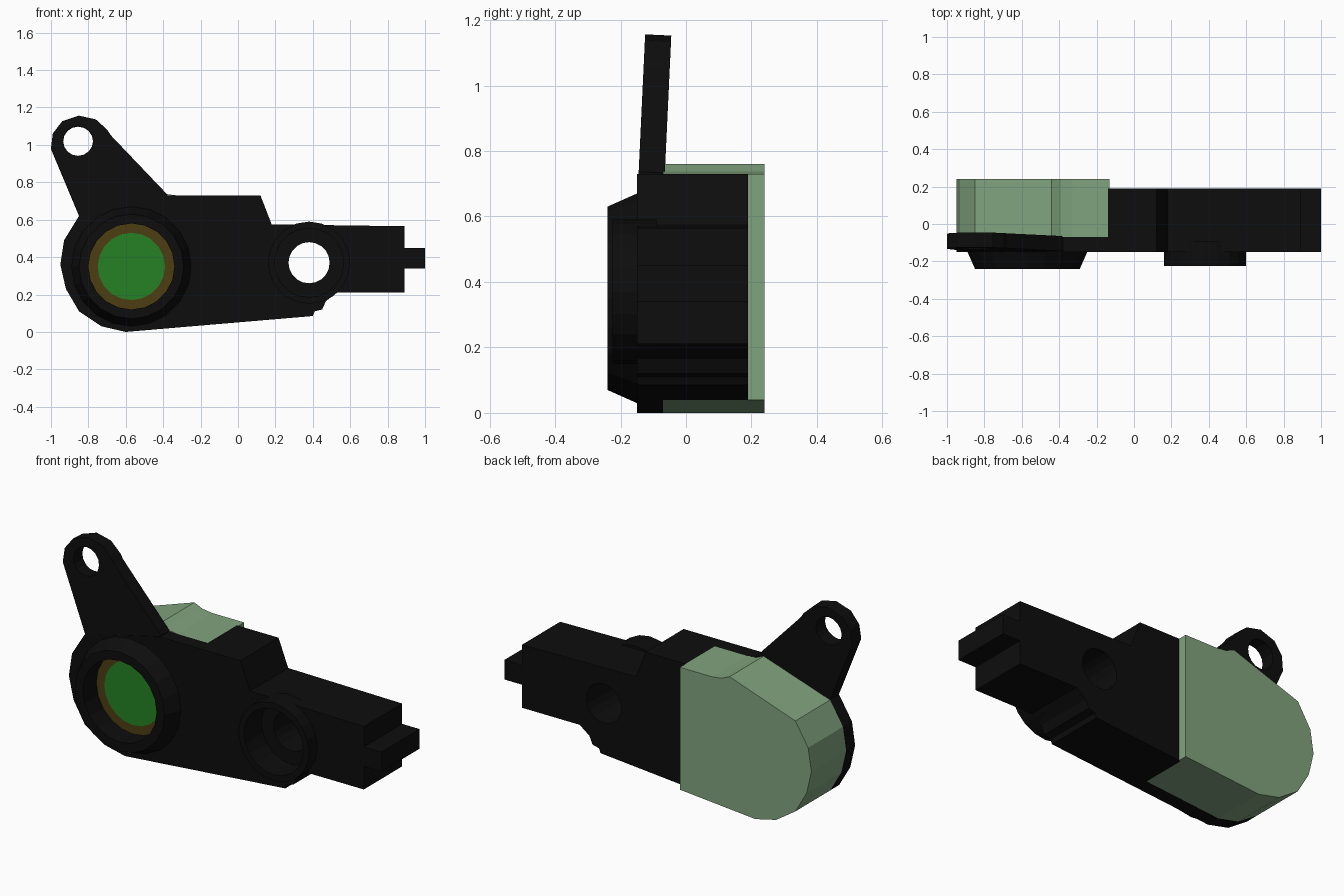
import bpy, bmesh, math

if "Cube" in bpy.data.objects:
    bpy.data.objects.remove(bpy.data.objects["Cube"])

def material(name, rgb):
    m = bpy.data.materials.new(name)
    m.diffuse_color = (*rgb, 1)
    m.use_nodes = True
    m.node_tree.nodes["Principled BSDF"].inputs["Base Color"].default_value = m.diffuse_color
    return m

BLACK = material("black_plastic", (0.004, 0.004, 0.004))
SAGE = material("sage_green", (0.22, 0.37, 0.21))
GREEN = material("lens_green", (0.018, 0.22, 0.018))
BROWN = material("ring_brown", (0.075, 0.048, 0.006))

def circle(cx, cz, r, n=20):
    return [(cx + r * math.cos(2 * math.pi * i / n), cz + r * math.sin(2 * math.pi * i / n))
            for i in range(n)]

def plate(name, loops, y0, y1, mat, tilt=0.0, pivot=0.0):
    """Extrude an x-z outline (later loops are holes) from y0 to y1, optionally leaning back."""
    cu = bpy.data.curves.new(name, 'CURVE')
    cu.dimensions = '2D'
    cu.fill_mode = 'BOTH'
    cu.extrude = (y1 - y0) / 2
    for pts in loops:
        s = cu.splines.new('POLY')
        s.points.add(len(pts) - 1)
        for p, (x, z) in zip(s.points, pts):
            p.co = (x, z - pivot, 0, 1)
        s.use_cyclic_u = True
    tmp = bpy.data.objects.new(name + "_outline", cu)
    bpy.context.collection.objects.link(tmp)
    me = bpy.data.meshes.new_from_object(tmp.evaluated_get(bpy.context.evaluated_depsgraph_get()))
    bpy.data.objects.remove(tmp)
    bm = bmesh.new()
    bm.from_mesh(me)
    bmesh.ops.remove_doubles(bm, verts=bm.verts, dist=1e-5)
    bmesh.ops.recalc_face_normals(bm, faces=bm.faces)
    for f in bm.faces:
        f.smooth = False
    bm.to_mesh(me)
    bm.free()
    me.name = name
    me.materials.clear()
    me.materials.append(mat)
    ob = bpy.data.objects.new(name, me)
    ob.location = (0, (y0 + y1) / 2, pivot)
    ob.rotation_euler = (math.pi / 2 - tilt, 0, 0)
    bpy.context.collection.objects.link(ob)
    return ob

def lathe(name, cx, cz, profile, mat, n=20):
    """Revolve a closed (radius, y) profile around a front-facing axis."""
    bm = bmesh.new()
    rings = [[bm.verts.new((x, y, z)) for x, z in circle(cx, cz, r, n)] for r, y in profile]
    for k, a in enumerate(rings):
        b = rings[(k + 1) % len(rings)]
        for i in range(n):
            j = (i + 1) % n
            bm.faces.new((a[i], a[j], b[j], b[i]))
    bmesh.ops.recalc_face_normals(bm, faces=bm.faces)
    me = bpy.data.meshes.new(name)
    bm.to_mesh(me)
    bm.free()
    me.materials.append(mat)
    ob = bpy.data.objects.new(name, me)
    bpy.context.collection.objects.link(ob)
    return ob

LENS = (-0.57, 0.35)
BOLT = (0.38, 0.37)

# Shared outlines: stepped right end, and rounded left end
right_end = [(0.40, 0.085), (0.41, 0.11), (0.45, 0.12), (0.47, 0.165), (0.53, 0.21),
             (0.89, 0.21), (0.89, 0.34), (1.0, 0.34), (1.0, 0.45), (0.89, 0.45),
             (0.89, 0.565), (0.18, 0.575), (0.12, 0.73)]
left_end = [(-0.85, 0.62), (-0.93, 0.49), (-0.95, 0.36), (-0.92, 0.23),
            (-0.85, 0.11), (-0.73, 0.03), (-0.60, 0.0)]

# Body: front plate with lens and bolt recesses, rear block with the bolt hole
plate("front_plate", [right_end + [(-0.38, 0.73)] + left_end,
                      circle(*LENS, 0.23), circle(*BOLT, 0.185)], -0.15, -0.07, BLACK)
plate("rear_block", [right_end + [(-0.14, 0.73), (-0.14, 0.039)],
                     circle(*BOLT, 0.11)], -0.07, 0.19, BLACK)

# Green rear cover
plate("rear_cover", [[(-0.13, 0.04), (-0.13, 0.73), (-0.33, 0.73), (-0.39, 0.738),
                      (-0.44, 0.76)] + left_end], -0.07, 0.24, SAGE)

# Leaning mounting arm with eyelet
arm = [(-0.845, 0.61), (-1.0, 0.98), (-0.99, 1.06), (-0.94, 1.125), (-0.85, 1.155),
       (-0.76, 1.135), (-0.70, 1.08), (-0.68, 1.05), (-0.38, 0.735), (-0.40, 0.62)]
plate("mounting_arm", [arm, circle(-0.855, 1.02, 0.08, 16)], -0.15, -0.07, BLACK,
      tilt=0.047, pivot=0.62)

# Tapered lens bezel and straight bolt collar
lathe("lens_bezel", *LENS, [(0.32, -0.15), (0.28, -0.24), (0.23, -0.24), (0.23, -0.15)], BLACK)
lathe("bolt_collar", *BOLT, [(0.22, -0.09), (0.22, -0.225), (0.185, -0.225), (0.185, -0.09)], BLACK)

# Recessed lens ring and lens
lathe("lens_ring", *LENS, [(0.23, -0.075), (0.23, -0.12), (0.18, -0.12), (0.18, -0.075)], BROWN)
plate("lens", [circle(*LENS, 0.18)], -0.12, -0.075, GREEN)
